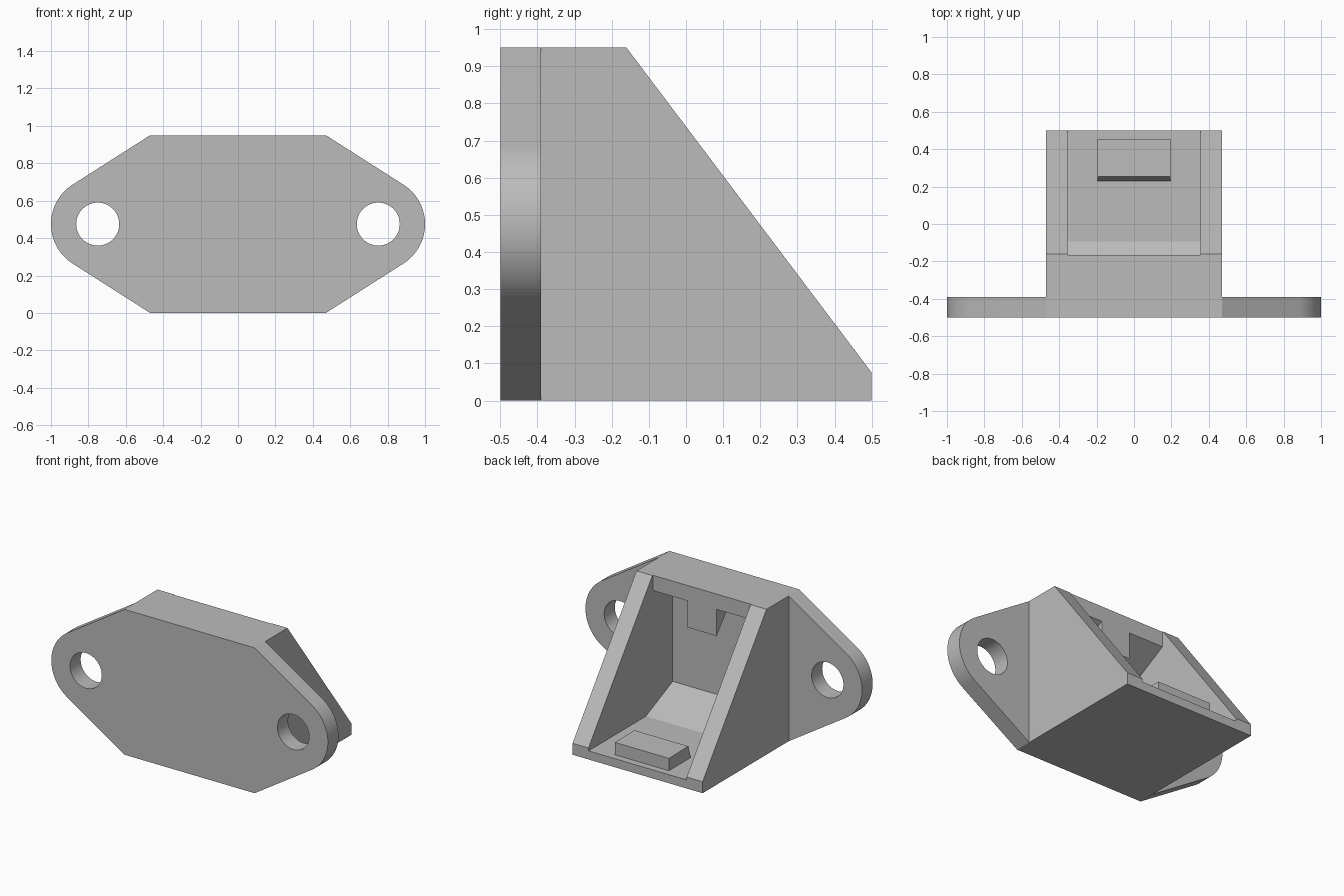
import bpy, bmesh, math
from mathutils import Vector

if "Cube" in bpy.data.objects:
    bpy.data.objects.remove(bpy.data.objects["Cube"], do_unlink=True)

grey = bpy.data.materials.new("plain_grey")
grey.use_nodes = True
colour = (0.5, 0.5, 0.5, 1)
grey.diffuse_color = colour
grey.node_tree.nodes["Principled BSDF"].inputs["Base Color"].default_value = colour

HEIGHT, MID = 0.95, 0.475
HALF = 0.47                  # half width of the housing
EAR_X, EAR_R, HOLE_R = 0.75, 0.25, 0.115
FRONT, PLATE_BACK = -0.5, -0.39


def prism(name, points, offset):
    """Extrude a closed outline of 3D points along an offset."""
    bm = bmesh.new()
    face = bm.faces.new([bm.verts.new(p) for p in points])
    moved = bmesh.ops.extrude_face_region(bm, geom=[face])["geom"]
    verts = [v for v in moved if isinstance(v, bmesh.types.BMVert)]
    bmesh.ops.translate(bm, verts=verts, vec=Vector(offset))
    bmesh.ops.recalc_face_normals(bm, faces=bm.faces)
    mesh = bpy.data.meshes.new(name)
    bm.to_mesh(mesh)
    bm.free()
    mesh.materials.append(grey)
    obj = bpy.data.objects.new(name, mesh)
    bpy.context.scene.collection.objects.link(obj)
    return obj


def side_prism(name, profile, half):
    """Side profile of (y, z) points, centred across x."""
    return prism(name, [(-half, y, z) for y, z in profile], (2 * half, 0, 0))


def combine(target, other, operation):
    mod = target.modifiers.new(operation, "BOOLEAN")
    mod.operation, mod.object, mod.solver = operation, other, "EXACT"
    bpy.context.view_layer.objects.active = target
    bpy.ops.object.modifier_apply(modifier=mod.name)
    bpy.data.objects.remove(other, do_unlink=True)


def arc(cx, radius, start, end, steps):
    angles = [start + (end - start) * i / steps for i in range(steps + 1)]
    return [(cx + radius * math.cos(a), MID + radius * math.sin(a)) for a in angles]


# Mounting plate: flat top and bottom, tangent edges into round ears
dx, dz = EAR_X - HALF, HEIGHT - MID
tangent = math.atan2(dz, -dx) - math.acos(EAR_R / math.hypot(dx, dz))
right_half = [(HALF, 0)] + arc(EAR_X, EAR_R, -tangent, tangent, 32) + [(HALF, HEIGHT)]
outline = right_half + [(-x, z) for x, z in reversed(right_half)]
bracket = prism("mounting_bracket", [(x, FRONT, z) for x, z in outline],
                (0, PLATE_BACK - FRONT, 0))

# Wedge-shaped housing behind the plate
housing = side_prism("housing", [(-0.45, 0), (0.5, 0), (0.5, 0.075),
                                 (-0.16, HEIGHT), (-0.45, HEIGHT)], HALF)
combine(bracket, housing, "UNION")

# Open cavity with sloped floor and ceiling towards the plate
cavity = side_prism("cavity_cutter", [(0.6, 0.056), (-0.093, 0.056), (-0.37, 0.178),
                                      (-0.37, 0.74), (-0.165, 0.85),
                                      (-0.165, 1.1), (0.6, 1.1)], 0.355)
combine(bracket, cavity, "DIFFERENCE")

# Bolt holes through both ears
for side in (-1, 1):
    ring = arc(side * EAR_X, HOLE_R, 0, math.tau, 48)[:-1]
    hole = prism("hole_cutter", [(x, -0.6, z) for x, z in ring], (0, 0.4, 0))
    combine(bracket, hole, "DIFFERENCE")

# Catch hanging from the lintel, and the block on the cavity floor
catch = side_prism("lintel_catch", [(-0.165, 0.676), (-0.165, 0.87),
                                    (-0.295, 0.87), (-0.295, 0.832)], 0.106)
combine(bracket, catch, "UNION")
block = side_prism("floor_block", [(0.455, 0.03), (0.455, 0.137), (0.255, 0.14),
                                   (0.23, 0.056), (0.23, 0.03)], 0.195)
combine(bracket, block, "UNION")

# Smooth the round ears and holes, keep the other edges sharp
bpy.ops.object.select_all(action="DESELECT")
bracket.select_set(True)
bpy.context.view_layer.objects.active = bracket
bpy.ops.object.shade_smooth_by_angle(angle=math.radians(20))
